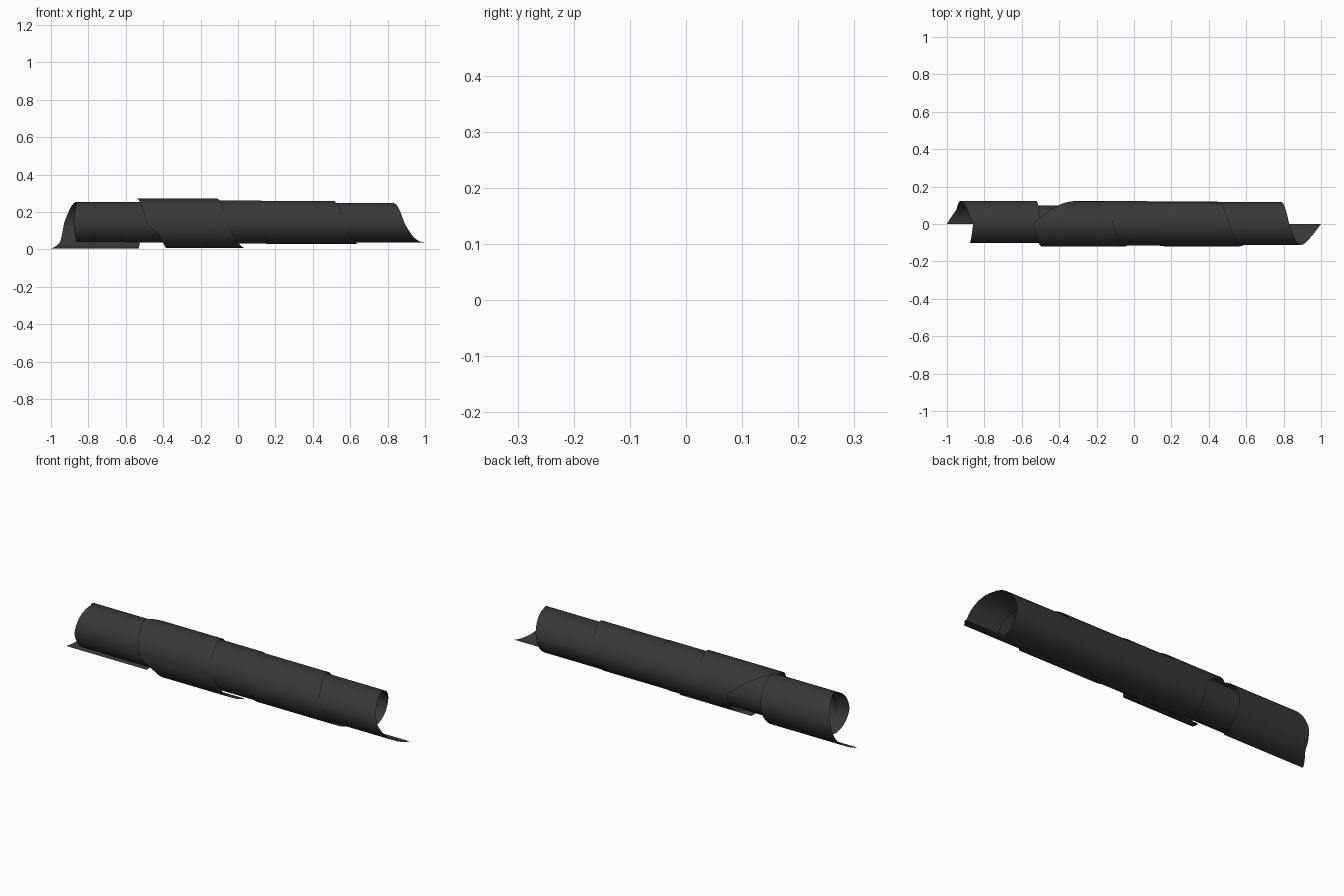
import bpy, bmesh, math

if "Cube" in bpy.data.objects:
    bpy.data.objects.remove(bpy.data.objects["Cube"])

dark = bpy.data.materials.new("dark_sheet")
dark.diffuse_color = (0.04, 0.04, 0.04, 1)
dark.use_nodes = True
dark.node_tree.nodes["Principled BSDF"].inputs["Base Color"].default_value = dark.diffuse_color

def interp(keys, t):
    # piecewise linear lookup in (quarter-turn, value) pairs
    for (a, va), (b, vb) in zip(keys, keys[1:]):
        if t <= b:
            return va + (vb - va) * max(0, t - a) / (b - a)
    return keys[-1][1]

def rolled_sheet(name, left, right, radius, centre=(0, 0.14), steps_per_quarter=14):
    # angle in quarter turns: 0 bottom, 1 front, 2 top, 3 back, 4 bottom again
    q0, q1 = left[0][0], left[-1][0]
    n = int((q1 - q0) * steps_per_quarter)
    bm = bmesh.new()
    rows = []
    for i in range(n + 1):
        q = q0 + (q1 - q0) * i / n
        a = q * math.pi / 2
        r = interp(radius, q)
        xl, xr = interp(left, q), interp(right, q)
        y, z = centre[0] - r * math.sin(a), centre[1] - r * math.cos(a)
        rows.append([bm.verts.new((xl + (xr - xl) * k / 4, y, z)) for k in range(5)])
    for ra, rb in zip(rows, rows[1:]):
        for k in range(4):
            bm.faces.new((ra[k], ra[k + 1], rb[k + 1], rb[k]))
    me = bpy.data.meshes.new(name)
    bm.to_mesh(me)
    bm.free()
    for p in me.polygons:
        p.use_smooth = True
    me.materials.append(dark)
    ob = bpy.data.objects.new(name, me)
    bpy.context.collection.objects.link(ob)

# left end sheet, pointed tip at the bottom
rolled_sheet("left_sheet",
    [(0, -0.86), (1, -0.88), (2, -0.86), (3, -0.93), (3.6, -0.95), (4, -1.0)],
    [(0, -0.40), (1, -0.45), (2, -0.50), (3, -0.52), (4, -0.53)],
    [(0, 0.102), (1, 0.102), (2, 0.114), (3, 0.122), (3.5, 0.122), (4, 0.135)])
rolled_sheet("left_inner_sheet",
    [(0, -0.60), (4, -0.80), (8, -0.85)],
    [(0, 0.05), (4, -0.15), (8, -0.35)],
    [(0, 0.103), (4, 0.098), (8, 0.08)])

# wide outer wrap in the middle
rolled_sheet("middle_wrap",
    [(0, -0.38), (0.6, -0.41), (1, -0.49), (2, -0.54), (3, -0.31), (4, -0.31), (6, -0.40)],
    [(0, 0.04), (1, -0.06), (2, -0.11), (3, -0.17), (4, -0.22), (6, -0.28)],
    [(0, 0.134), (1, 0.121), (2, 0.131), (3, 0.121), (4, 0.11), (6, 0.105)])

# shingled sheets toward the right
rolled_sheet("right_middle_sheet",
    [(0, -0.25), (4, -0.35), (8, -0.45)],
    [(0, 0.28), (1, 0.17), (2, 0.12), (3, 0.07), (4, 0.04), (8, -0.15)],
    [(0, 0.108), (1, 0.115), (2, 0.122), (3, 0.122), (4, 0.106), (8, 0.085)])
rolled_sheet("right_outer_sheet",
    [(0, 0.15), (1, 0.16), (2, 0.0), (3, -0.05), (4, -0.10), (8, -0.20)],
    [(0, 0.65), (1, 0.57), (2, 0.51), (3, 0.45), (4, 0.42), (8, 0.22)],
    [(0, 0.112), (1, 0.119), (2, 0.118), (3, 0.119), (4, 0.104), (8, 0.082)])

# right end sheet, long tip at the bottom
rolled_sheet("right_sheet",
    [(0, 0.45), (2, 0.38), (4, 0.30), (8, 0.12)],
    [(0, 1.0), (0.5, 0.94), (1, 0.89), (2, 0.83), (3, 0.79), (4, 0.77), (8, 0.55)],
    [(0, 0.102), (1, 0.113), (2, 0.107), (3, 0.117), (4, 0.10), (8, 0.078)])
